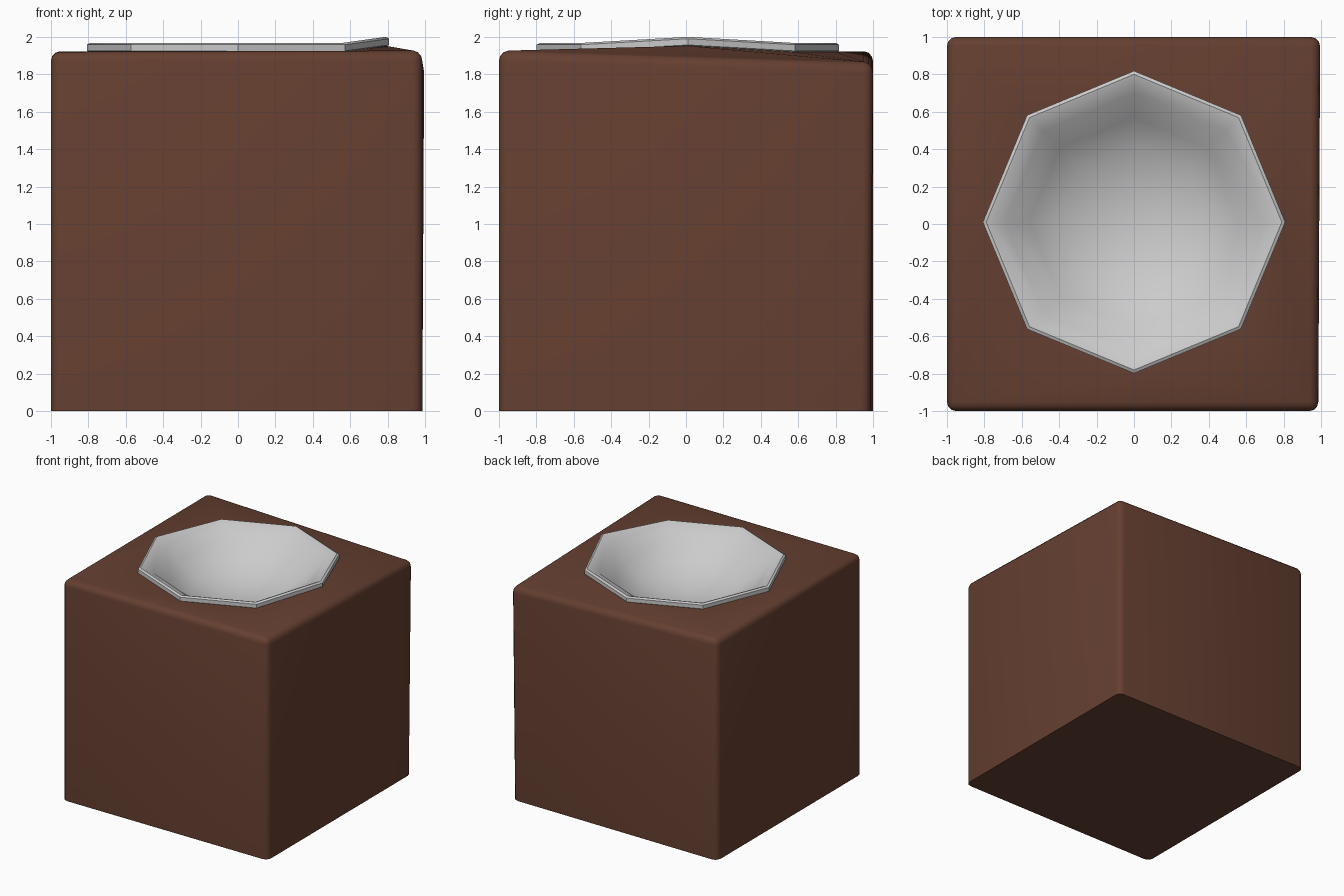
import bpy, bmesh
from math import cos, sin, pi, radians

if "Cube" in bpy.data.objects:
    bpy.data.objects.remove(bpy.data.objects["Cube"])

SIDES, CY = 8, 0.01


def lift(i):
    # one corner of the rim is nudged upward
    return 0.032 if i == 0 else 0.0


def ring(bm, r, z, lift_factor=1.0):
    return [bm.verts.new((r * cos(2 * pi * i / SIDES),
                          CY + r * sin(2 * pi * i / SIDES),
                          z + lift(i) * lift_factor)) for i in range(SIDES)]


def finish(bm, name, angle):
    bmesh.ops.recalc_face_normals(bm, faces=bm.faces[:])
    me = bpy.data.meshes.new(name)
    bm.to_mesh(me)
    bm.free()
    ob = bpy.data.objects.new(name, me)
    bpy.context.collection.objects.link(ob)
    bpy.ops.object.select_all(action='DESELECT')
    ob.select_set(True)
    bpy.context.view_layer.objects.active = ob
    bpy.ops.object.shade_smooth_by_angle(angle=radians(angle))
    return ob


# Block: slightly skewed cube, octagonal opening in the top
bm = bmesh.new()
corners = [(0.995, 1.0), (-1, 1), (-1, -1), (0.985, -1)]
bottom = [bm.verts.new((x, y, 0)) for x, y in
          [(0.985, 0.985), (-1, 1), (-1, -1), (0.985, -1)]]
top = [bm.verts.new((x, y, 1.86 if k == 0 else 1.92))
       for k, (x, y) in enumerate(corners)]
hole = ring(bm, 0.79, 1.92)
bm.faces.new(bottom)
for k in range(4):
    n = (k + 1) % 4
    bm.faces.new((bottom[k], bottom[n], top[n], top[k]))
    a, m, b = hole[2 * k + 1], hole[(2 * k + 2) % 8], hole[(2 * k + 3) % 8]
    bm.faces.new((top[k], a, m))
    bm.faces.new((top[k], m, top[n]))
    bm.faces.new((top[n], m, b))
bmesh.ops.recalc_face_normals(bm, faces=bm.faces[:])
edges = []
for k in range(4):
    edges.append(bm.edges.get((top[k], top[(k + 1) % 4])))
    edges.append(bm.edges.get((top[k], bottom[k])))
bmesh.ops.bevel(bm, geom=edges, offset=0.05, offset_type='OFFSET',
                segments=3, profile=0.5, affect='EDGES')
block = finish(bm, "block", 40)
mat = bpy.data.materials.new("brown")
mat.diffuse_color = (0.13, 0.05, 0.03, 1)
mat.use_nodes = True
mat.node_tree.nodes["Principled BSDF"].inputs["Base Color"].default_value = mat.diffuse_color
block.data.materials.append(mat)

# Bowl: eight-sided rim and shallow dish (radius, height, share of the lift)
profile = [(0.79, 1.915, 1), (0.808, 1.925, 1), (0.808, 1.958, 1),
           (0.79, 1.968, 1), (0.77, 1.962, 1), (0.69, 1.92, 0.8),
           (0.56, 1.80, 0.4), (0.41, 1.71, 0.1), (0.21, 1.65, 0)]
bm = bmesh.new()
rings = [ring(bm, *p) for p in profile]
for lo, hi in zip(rings, rings[1:]):
    for i in range(SIDES):
        j = (i + 1) % SIDES
        bm.faces.new((lo[i], lo[j], hi[j], hi[i]))
centre = bm.verts.new((0, CY, 1.63))
for i in range(SIDES):
    bm.faces.new((rings[-1][i], rings[-1][(i + 1) % SIDES], centre))
bowl = finish(bm, "bowl", 40)
# make sure the dish faces upward
if bowl.data.polygons[-1].normal.z < 0:
    bowl.data.flip_normals()
